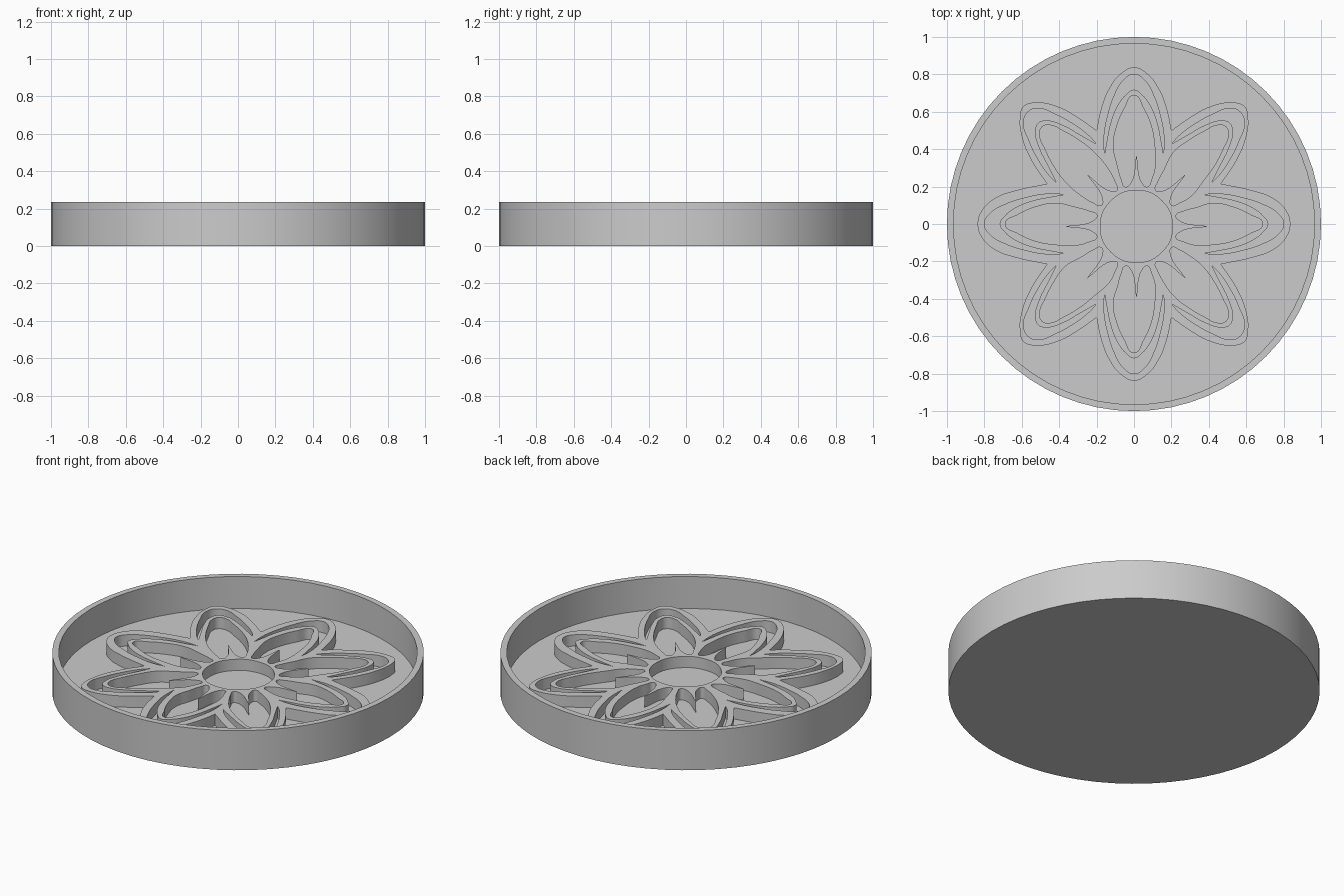
import bpy, bmesh
from math import cos, sin, pi, radians
from mathutils import Matrix, Vector

cube = bpy.data.objects.get("Cube")
if cube:
    bpy.data.objects.remove(cube)

grey = bpy.data.materials.new("plain_grey")
grey.use_nodes = True
COLOUR = (0.6, 0.6, 0.6, 1)
grey.diffuse_color = COLOUR
grey.node_tree.nodes["Principled BSDF"].inputs["Base Color"].default_value = COLOUR

FLOOR, FLOWER_TOP, RIM_TOP = 0.045, 0.112, 0.235
HUB = Vector((0.013, -0.013))


def smooth(obj):
    bpy.ops.object.select_all(action='DESELECT')
    obj.select_set(True)
    bpy.context.view_layer.objects.active = obj
    if obj.type == 'CURVE':
        bpy.ops.object.convert(target='MESH')
    bpy.ops.object.shade_smooth_by_angle(angle=radians(30))


# Round tray: solid floor with a thin upright rim, turned from a profile
def make_tray():
    profile = [(0, 0), (1, 0), (1, RIM_TOP), (0.965, RIM_TOP), (0.965, FLOOR), (0, FLOOR)]
    bm = bmesh.new()
    verts = [bm.verts.new((r, 0, z)) for r, z in profile]
    edges = [bm.edges.new(pair) for pair in zip(verts, verts[1:])]
    bmesh.ops.spin(bm, geom=verts + edges, cent=(0, 0, 0), axis=(0, 0, 1),
                   angle=2 * pi, steps=64, use_duplicate=False)
    bmesh.ops.remove_doubles(bm, verts=bm.verts, dist=0.0005)
    bmesh.ops.recalc_face_normals(bm, faces=bm.faces)
    mesh = bpy.data.meshes.new("tray")
    bm.to_mesh(mesh)
    bm.free()
    mesh.materials.append(grey)
    obj = bpy.data.objects.new("tray", mesh)
    bpy.context.collection.objects.link(obj)
    smooth(obj)


# Closed outline; points are (x, y) or (x, y, 1) for a sharp corner
def add_outline(curve, points):
    spline = curve.splines.new('BEZIER')
    spline.bezier_points.add(len(points) - 1)
    spline.use_cyclic_u = True
    for bp, p in zip(spline.bezier_points, points):
        kind = 'VECTOR' if len(p) > 2 else 'AUTO'
        bp.co = (p[0], p[1], 0)
        bp.handle_left_type = bp.handle_right_type = kind


# Half outline along +x completed by its mirror image
def both_sides(half):
    mirrored = [(p[0], -p[1], *p[2:]) for p in reversed(half) if p[1] != 0]
    return half + mirrored


def place(points, turn, flip, near_hub=0.4):
    result = []
    for p in points:
        v = turn @ Vector(p[:2])
        v = Vector((v.x * flip[0], v.y * flip[1]))
        if p[0] < near_hub:
            v += HUB
        result.append((v.x, v.y, *p[2:]))
    return result


# Outer edge of a quarter of the flower, sharp at the valleys between petals
QUARTER = [(0.836, 0), (0.815, 0.07), (0.74, 0.14), (0.63, 0.18), (0.465, 0.215, 1),
           (0.545, 0.335), (0.595, 0.45), (0.61, 0.57), (0.59, 0.63), (0.52, 0.65),
           (0.4, 0.625), (0.3, 0.57), (0.2, 0.5, 1), (0.175, 0.62), (0.135, 0.72),
           (0.075, 0.8), (0, 0.838)]

# Sunken channel following the petal edge, and the hollow with a spike at its base
CHANNEL = [(0.8, 0), (0.765, 0.06), (0.68, 0.108), (0.58, 0.14), (0.47, 0.16),
           (0.37, 0.158, 1), (0.44, 0.146), (0.54, 0.125), (0.63, 0.09), (0.69, 0.045), (0.718, 0)]
WIDE_CHANNEL = [(0.825, 0), (0.8, 0.055), (0.71, 0.1), (0.61, 0.132), (0.5, 0.15),
                (0.45, 0.148, 1), (0.55, 0.118), (0.64, 0.09), (0.72, 0.045), (0.745, 0)]
HOLLOW_BASE = [(0.42, 0.11), (0.32, 0.1), (0.25, 0.08), (0.212, 0.06), (0.225, 0.035),
               (0.383, 0, 1)]
HOLLOW = [(0.688, 0), (0.62, 0.05), (0.53, 0.09)] + HOLLOW_BASE
WIDE_HOLLOW = [(0.715, 0), (0.69, 0.04), (0.62, 0.068), (0.53, 0.095)] + HOLLOW_BASE


def make_flower():
    curve = bpy.data.curves.new("flower", 'CURVE')
    curve.dimensions = '2D'
    curve.fill_mode = 'BOTH'
    curve.resolution_u = 6
    base = FLOOR - 0.005
    curve.extrude = (FLOWER_TOP - base) / 2
    curve.materials.append(grey)

    # Outer edge from four mirrored quarters
    half = QUARTER + [(-p[0], *p[1:]) for p in reversed(QUARTER[:-1])]
    add_outline(curve, half + [(p[0], -p[1], *p[2:]) for p in reversed(half[1:-1])])

    # Straight petals, then diagonal petals
    for i in range(4):
        turn = Matrix.Rotation(i * pi / 2, 2)
        for shape in (CHANNEL, HOLLOW):
            add_outline(curve, place(both_sides(shape), turn, (1, 1), 0.4 if shape is HOLLOW else 0))
    diagonal = Matrix.Rotation(radians(46.5), 2)
    for flip in ((1, 1), (-1, 1), (-1, -1), (1, -1)):
        for shape in (WIDE_CHANNEL, WIDE_HOLLOW):
            add_outline(curve, place(both_sides(shape), diagonal, flip))

    # Round centre hole
    add_outline(curve, [(HUB.x + 0.193 * cos(i * pi / 4), HUB.y + 0.193 * sin(i * pi / 4))
                        for i in range(8)])

    obj = bpy.data.objects.new("flower", curve)
    obj.location.z = (base + FLOWER_TOP) / 2
    bpy.context.collection.objects.link(obj)
    smooth(obj)


make_tray()
make_flower()
